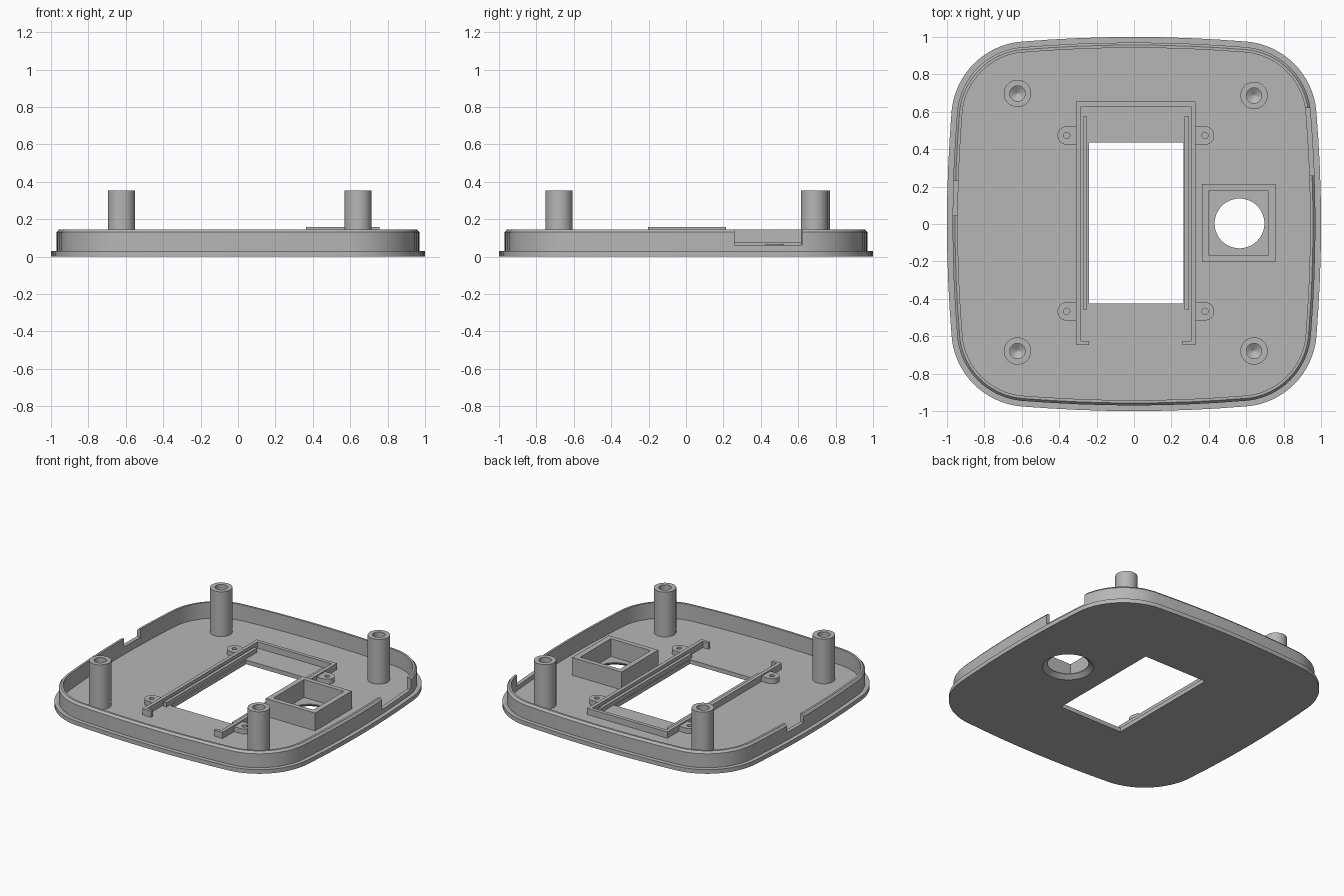
import bpy, bmesh, math
from mathutils import Vector

cube = bpy.data.objects.get("Cube")
if cube:
    bpy.data.objects.remove(cube, do_unlink=True)

grey = bpy.data.materials.new("light_grey")
grey.use_nodes = True
COLOUR = (0.47, 0.47, 0.47, 1)
grey.diffuse_color = COLOUR
grey.node_tree.nodes["Principled BSDF"].inputs["Base Color"].default_value = COLOUR


def loft(name, loops, cap_start=True, cap_end=True):
    """Skin a list of (2D outline, height) sections into one object."""
    bm = bmesh.new()
    rings = [[bm.verts.new((x, y, z)) for x, y in pts] for pts, z in loops]
    n = len(rings[0])
    for a, b in zip(rings, rings[1:]):
        for i in range(n):
            j = (i + 1) % n
            bm.faces.new((a[i], a[j], b[j], b[i]))
    if cap_start:
        bm.faces.new(rings[0])
    if cap_end:
        bm.faces.new(rings[-1])
    bmesh.ops.recalc_face_normals(bm, faces=bm.faces)
    mesh = bpy.data.meshes.new(name)
    bm.to_mesh(mesh)
    bm.free()
    mesh.materials.append(grey)
    obj = bpy.data.objects.new(name, mesh)
    bpy.context.collection.objects.link(obj)
    return obj


def activate(obj):
    bpy.ops.object.select_all(action='DESELECT')
    obj.select_set(True)
    bpy.context.view_layer.objects.active = obj


def smooth(obj):
    activate(obj)
    bpy.ops.object.shade_smooth_by_angle(angle=math.radians(30))


def cut(obj, cutters):
    """Subtract the cutters and discard them."""
    activate(obj)
    for cutter in cutters:
        cutter.hide_render = True
        mod = obj.modifiers.new("cut", 'BOOLEAN')
        mod.operation, mod.solver, mod.object = 'DIFFERENCE', 'EXACT', cutter
        bpy.ops.object.modifier_apply(modifier=mod.name)
        bpy.data.objects.remove(cutter, do_unlink=True)


def rect(x0, x1, y0, y1):
    return [(x0, y0), (x1, y0), (x1, y1), (x0, y1)]


def circle(cx, cy, r, n=40):
    return [(cx + r * math.cos(math.tau * i / n), cy + r * math.sin(math.tau * i / n))
            for i in range(n)]


def prism(name, pts, z0, z1):
    return loft(name, [(pts, z0), (pts, z1)])


def outline(inset):
    """Rounded square with bowed sides, moved inward by inset."""
    bow_r, corner_r, corner_c = 7.2, 0.411, 0.566
    tilt = math.asin(0.6 / bow_r)
    quarter = []
    for i in range(8):
        a = math.pi / 2 + tilt - 2 * tilt * i / 8
        r = bow_r - inset
        quarter.append(Vector((r * math.cos(a), 1 - bow_r + r * math.sin(a))))
    for i in range(16):
        a = math.pi / 2 - tilt - (math.pi / 2 - 2 * tilt) * i / 16
        r = corner_r - inset
        quarter.append(Vector((corner_c + r * math.cos(a), corner_c + r * math.sin(a))))
    pts = []
    for k in range(4):
        for p in quarter:
            x, y = p
            for _ in range(k):
                x, y = y, -x
            pts.append((x, y))
    return pts


FLOOR = 0.03
SINK = 0.022  # parts start slightly inside the floor

# Base plate with flange and chamfered rim wall
shell = loft("base_shell", [
    (outline(0), 0), (outline(0), FLOOR), (outline(0.03), FLOOR),
    (outline(0.03), 0.13), (outline(0.043), 0.145),
    (outline(0.058), 0.145), (outline(0.058), FLOOR)])

# Window, countersunk round opening, and the two rim notches
HX, HY = 0.564, 0.003
cut(shell, [
    prism("window_cutter", rect(-0.24, 0.265, -0.425, 0.435), -0.1, 0.1),
    loft("hole_cutter", [(circle(HX, HY, 0.18, 64), -0.01),
                         (circle(HX, HY, 0.133, 64), 0.025),
                         (circle(HX, HY, 0.133, 64), 0.1)]),
    prism("left_notch_cutter", rect(0.8, 1.1, 0.26, 0.62), 0.062, 0.3),
    prism("right_notch_cutter", rect(-1.1, -0.8, 0.045, 0.23), 0.085, 0.3)])
smooth(shell)

# Four screw posts with blind conical-bottomed holes
for name, x, y in (("back_right", -0.623, 0.698), ("back_left", 0.642, 0.687),
                   ("front_right", -0.623, -0.679), ("front_left", 0.642, -0.679)):
    post = loft(name + "_post", [
        (circle(x, y, 0.073), SINK), (circle(x, y, 0.073), 0.352),
        (circle(x, y, 0.041), 0.352), (circle(x, y, 0.041), 0.12),
        (circle(x, y, 0.003), 0.095)])
    smooth(post)

# Square collar around the round opening
outer = rect(0.363, 0.757, -0.203, 0.214)
inner = rect(0.4, 0.717, -0.168, 0.18)
loft("square_collar", [(outer, SINK), (outer, 0.158), (inner, 0.158), (inner, SINK)],
     False, False)

# Three-sided frame with inturned feet around the window
L, R, T, B, W = -0.31, 0.33, 0.655, -0.647, 0.026
prism("window_frame", [
    (L, B), (L + 0.07, B), (L + 0.07, B + 0.022), (L + W, B + 0.022),
    (L + W, T - W), (R - W, T - W), (R - W, B + 0.022),
    (R - 0.07, B + 0.022), (R - 0.07, B), (R, B), (R, T), (L, T)], SINK, 0.075)

# Low rails beside the window
for name, x in (("right_rail", -0.273), ("left_rail", 0.271)):
    prism(name, rect(x, x + 0.023, -0.457, 0.575), SINK, 0.06)

# Mounting tabs with screw holes
for side, cx, edge in (("right", -0.36, L), ("left", 0.38, R)):
    for end, cy in (("back", 0.473), ("front", -0.467)):
        s = 1 if edge > cx else -1
        pts = [(cx - s * 0.049 * math.sin(a), cy + 0.049 * math.cos(a))
               for a in (math.pi * i / 16 for i in range(17))]
        pts += [(edge + s * 0.01, cy - 0.049), (edge + s * 0.01, cy + 0.049)]
        tab = prism(f"{end}_{side}_tab", pts, SINK, 0.066)
        cut(tab, [prism("tab_hole_cutter", circle(cx, cy, 0.017, 20), FLOOR, 0.2)])
        smooth(tab)
